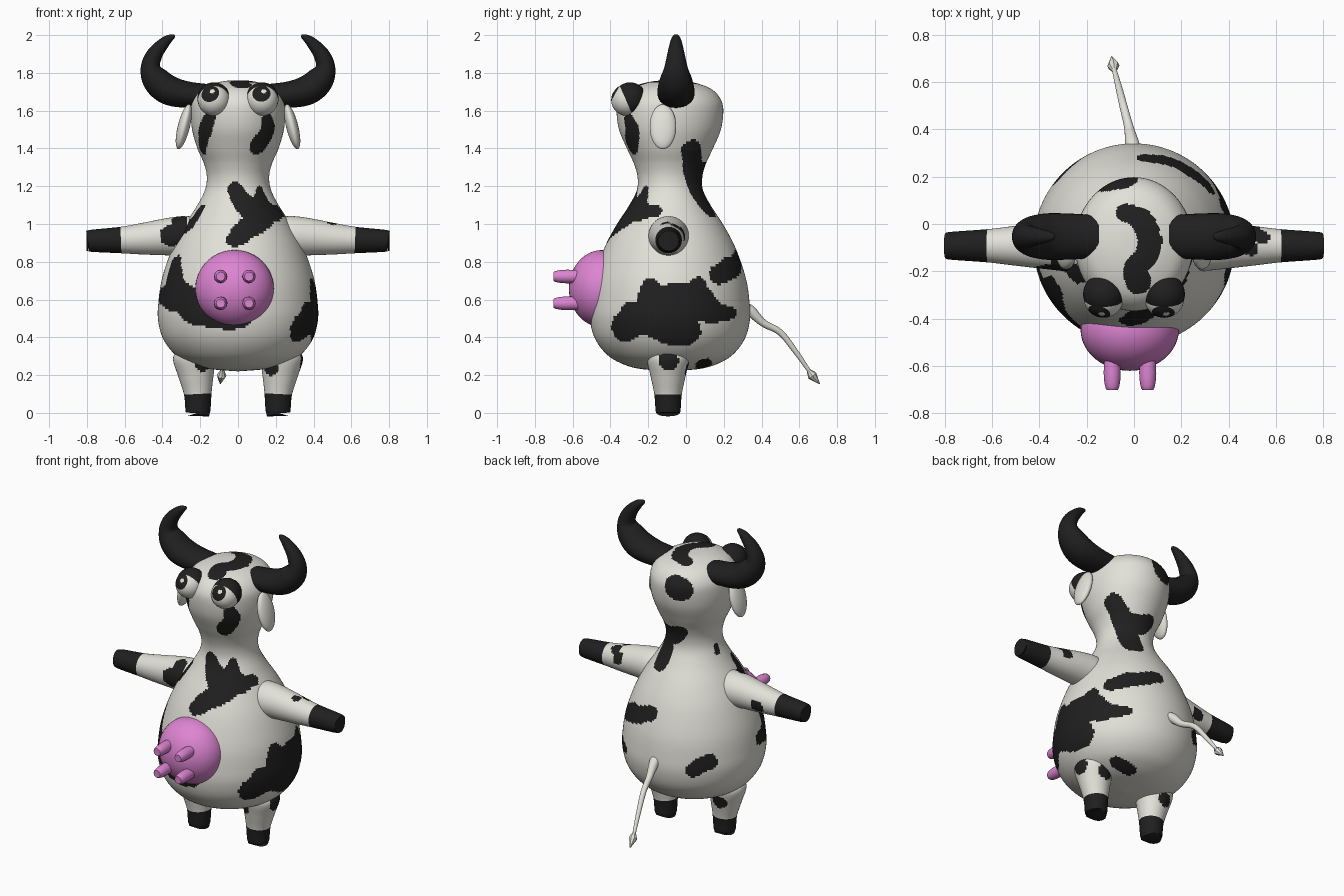
import bpy, bmesh, math
from mathutils import Vector, Matrix, kdtree, noise

if "Cube" in bpy.data.objects:
    bpy.data.objects.remove(bpy.data.objects["Cube"])


def material(name, rgb):
    m = bpy.data.materials.new(name)
    m.diffuse_color = (*rgb, 1)
    m.use_nodes = True
    m.node_tree.nodes["Principled BSDF"].inputs["Base Color"].default_value = m.diffuse_color
    return m


WHITE = material("cream_white", (0.76, 0.75, 0.69))
BLACK = material("soft_black", (0.014, 0.014, 0.014))
PINK = material("udder_pink", (0.73, 0.235, 0.65))
AXIS_Y = -0.085


def smooth(rows, steps):
    """Catmull-Rom through tuples of any length."""
    out = []
    for i in range(len(rows) - 1):
        a, b, c, d = (rows[max(0, min(len(rows) - 1, i + k))] for k in (-1, 0, 1, 2))
        for s in range(steps):
            t = s / steps
            out.append(tuple(
                0.5 * (2 * q + (r - p) * t + (2 * p - 5 * q + 4 * r - w) * t * t
                       + (3 * q - p - 3 * r + w) * t ** 3)
                for p, q, r, w in zip(a, b, c, d)))
    return out + [tuple(rows[-1])]


def finish(name, bm, mats, rule=None, angle=40):
    bmesh.ops.recalc_face_normals(bm, faces=bm.faces[:])
    if rule:
        for f in bm.faces:
            f.material_index = int(rule(f.calc_center_median()))
    me = bpy.data.meshes.new(name)
    bm.to_mesh(me)
    bm.free()
    for m in mats:
        me.materials.append(m)
    ob = bpy.data.objects.new(name, me)
    bpy.context.collection.objects.link(ob)
    bpy.ops.object.select_all(action='DESELECT')
    bpy.context.view_layer.objects.active = ob
    ob.select_set(True)
    bpy.ops.object.shade_smooth_by_angle(angle=math.radians(angle))
    return ob


def loft(name, rows, mats, ref, seg=32, steps=6, rule=None):
    """Tube through rows of (x, y, z, radius along ref, other radius)."""
    rows = smooth(rows, steps)
    bm = bmesh.new()
    rings = []
    for i, row in enumerate(rows):
        a, b = rows[max(i - 1, 0)], rows[min(i + 1, len(rows) - 1)]
        tan = (Vector(b[:3]) - Vector(a[:3])).normalized()
        v = tan.cross(Vector(ref)).normalized()
        u = v.cross(tan)
        rings.append([bm.verts.new(
            Vector(row[:3]) + u * row[3] * math.cos(k * math.tau / seg)
            + v * row[4] * math.sin(k * math.tau / seg)) for k in range(seg)])
    for r0, r1 in zip(rings, rings[1:]):
        for k in range(seg):
            j = (k + 1) % seg
            bm.faces.new((r0[k], r0[j], r1[j], r1[k]))
    bm.faces.new(rings[0])
    bm.faces.new(rings[-1])
    return finish(name, bm, mats, rule)


def ball(name, loc, radii, mats, rot=Matrix(), rule=None, seg=48):
    bm = bmesh.new()
    bmesh.ops.create_uvsphere(bm, u_segments=seg, v_segments=seg // 2, radius=1)
    bm.transform(Matrix.Translation(loc) @ rot @ Matrix.Diagonal((*radii, 1)))
    return finish(name, bm, mats, rule)


def spot_rule(spots):
    """Face is black when it lies in one of the (point, radius) spots."""
    tree = kdtree.KDTree(len(spots))
    for i, (p, r) in enumerate(spots):
        tree.insert(p, i)
    tree.balance()

    def rule(c):
        k = 1 + 0.22 * noise.noise(c * 11)
        return any(d < spots[i][1] * k for _, i, d in tree.find_range(c, 0.15))
    return rule


# Body and head: lathe of (z, radius, depth factor)
PROFILE = [(0.22, 0.003, 1), (0.235, 0.17, 1), (0.27, 0.275, 1), (0.32, 0.345, 1), (0.4, 0.4, 1),
           (0.5, 0.424, 1), (0.6, 0.42, 1), (0.7, 0.405, 1), (0.8, 0.375, 1), (0.9, 0.335, 1),
           (1.0, 0.28, 1), (1.1, 0.215, 1), (1.18, 0.175, 1), (1.25, 0.165, 1.04),
           (1.32, 0.18, 1.06), (1.4, 0.215, 1.06), (1.5, 0.243, 1.11), (1.6, 0.25, 1.13),
           (1.66, 0.238, 1.13), (1.71, 0.2, 1.13), (1.74, 0.14, 1.13), (1.757, 0.07, 1.13),
           (1.76, 0.003, 1.13)]


def on_body(deg, z):
    """Skin point at a height and an angle from the front towards +x."""
    for (z0, r0, d0), (z1, r1, d1) in zip(PROFILE, PROFILE[1:]):
        if z <= z1:
            break
    t = (z - z0) / (z1 - z0)
    r, d = r0 + (r1 - r0) * t, d0 + (d1 - d0) * t
    a = math.radians(deg)
    return Vector((r * math.sin(a), AXIS_Y - r * d * math.cos(a), z))


body_spots = []


def patch(*chain):
    """Chain of (angle, height, radius) becomes one soft-edged patch."""
    for deg, z, r in smooth(chain, 5):
        body_spots.append((on_body(deg, min(max(z, 0.22), 1.759)), r))


# Chest
patch((-6, 1.18, 0.04), (14, 1.09, 0.065), (40, 1.06, 0.065), (72, 1.07, 0.035))
patch((42, 1.18, 0.025), (34, 1.06, 0.07), (8, 0.97, 0.06), (-3, 0.92, 0.05))
# Left front and shoulder
patch((-61, 0.78, 0.055), (-55, 0.66, 0.085), (-30, 0.55, 0.085), (2, 0.5, 0.055))
patch((-52, 0.62, 0.08), (-80, 0.62, 0.04))
patch((-60, 1.08, 0.03), (-66, 0.99, 0.05), (-88, 1.0, 0.03))
patch((-97, 1.19, 0.02), (-97, 1.16, 0.022))
# Right flank
patch((53, 0.46, 0.08), (72, 0.5, 0.1), (99, 0.44, 0.1))
patch((76, 0.66, 0.06), (80, 0.56, 0.1), (106, 0.6, 0.105), (122, 0.54, 0.07), (142, 0.53, 0.028))
patch((106, 0.6, 0.09), (112, 0.68, 0.045))
# Back, rump and belly
patch((130, 0.73, 0.055), (148, 0.77, 0.06), (171, 0.82, 0.045))
patch((-145, 0.53, 0.05), (-133, 0.57, 0.055))
patch((130, 0.27, 0.04), (148, 0.25, 0.045))
# Neck
patch((120, 1.39, 0.055), (135, 1.27, 0.065), (150, 1.14, 0.07), (154, 1.08, 0.06))
patch((135, 1.27, 0.06), (170, 1.27, 0.06), (192, 1.31, 0.04))
# Back of head, crown and cheeks
patch((193, 1.63, 0.07), (201, 1.62, 0.07))
patch((198, 1.744, 0.04), (125, 1.756, 0.05), (10, 1.755, 0.045), (7, 1.74, 0.06))
patch((38, 1.57, 0.03), (41, 1.49, 0.05), (30, 1.42, 0.055))
patch((-36, 1.57, 0.035), (-46, 1.5, 0.045), (-62, 1.4, 0.035))

loft("body", [(0, AXIS_Y, z, r * d, r) for z, r, d in PROFILE], [WHITE, BLACK],
     (0, 1, 0), seg=192, steps=8, rule=spot_rule(body_spots))

# Arms and legs with black ends
arm_marks = spot_rule([(Vector(p), r) for p, r in (
    ((-0.29, -0.19, 0.94), 0.06), ((-0.36, -0.19, 0.94), 0.06), ((-0.31, -0.15, 1.02), 0.045),
    ((-0.5, -0.01, 0.9), 0.045), ((0.5, -0.11, 1.01), 0.03), ((0.54, -0.05, 0.99), 0.035),
    ((0.5, -0.01, 0.95), 0.04))])
leg_marks = spot_rule([(Vector(p), r) for p, r in (
    ((0.33, -0.09, 0.275), 0.05), ((0.17, -0.18, 0.24), 0.045), ((0.22, 0.0, 0.24), 0.05),
    ((-0.19, -0.19, 0.27), 0.045), ((-0.24, 0.0, 0.22), 0.045))])

for side, s in (("left", -1), ("right", 1)):
    arm = [(0.2, 0.935, 0.1), (0.28, 0.935, 0.107), (0.36, 0.933, 0.1), (0.5, 0.922, 0.084),
           (0.62, 0.915, 0.07), (0.78, 0.911, 0.058), (0.79, 0.91, 0.05)]
    loft(side + "_arm", [(s * x, -0.092, z, r, r) for x, z, r in arm], [WHITE, BLACK],
         (0, 1, 0), seg=56, steps=8, rule=lambda c: abs(c.x) > 0.62 or arm_marks(c))

    leg = [(0.212, 0, 0.06), (0.212, 0.012, 0.066), (0.213, 0.1, 0.073), (0.222, 0.2, 0.094),
           (0.231, 0.29, 0.113), (0.233, 0.325, 0.09), (0.233, 0.34, 0.03)]
    loft(side + "_leg", [(s * x, -0.095, z, r, r) for x, z, r in leg], [WHITE, BLACK],
         (0, 1, 0), seg=56, steps=8, rule=lambda c: c.z < 0.1 or leg_marks(c))

    # Horn, wider front to back than it is thick
    horn = [(0.15, 1.68, 0.09, 0.06), (0.27, 1.685, 0.097, 0.07), (0.37, 1.71, 0.098, 0.078),
            (0.435, 1.765, 0.085, 0.073), (0.463, 1.83, 0.062, 0.052), (0.44, 1.9, 0.046, 0.042),
            (0.385, 1.965, 0.03, 0.028), (0.345, 1.993, 0.016, 0.013), (0.335, 1.999, 0.003, 0.003)]
    loft(side + "_horn", [(s * x, -0.053, z, a, b) for x, z, a, b in horn], [BLACK], (0, 1, 0))

    # Drooping ear
    ball(side + "_ear", (s * 0.287, -0.122, 1.515), (0.032, 0.07, 0.122), [WHITE],
         Matrix.Rotation(-s * math.radians(14), 4, 'Y'))

    # Eye with black lid, pupil and glint
    centre = Vector((s * 0.128, -0.312, 1.656))
    look = Vector((-0.02 if s < 0 else -0.004, -0.062, 0.035)).normalized()
    glint = (look + Vector((0.16, -0.05, 0.13))).normalized()

    def eye_rule(c):
        d = (c - centre).normalized()
        return d.angle(look) < math.radians(33) and d.angle(glint) > math.radians(9)
    ball(side + "_eye", centre, (0.084,) * 3, [WHITE, BLACK],
         look.to_track_quat('Z', 'Y').to_matrix().to_4x4(), eye_rule, seg=72)
    ball(side + "_eyelid", centre + Vector((0, 0.016, 0.007)), (0.087,) * 3, [BLACK])

# Udder and hollow-tipped teats
ball("udder", (-0.018, -0.445, 0.658), (0.208, 0.175, 0.204), [PINK])
for i, x in enumerate((-0.092, 0.058)):
    for j, z in enumerate((0.58, 0.722)):
        teat = [(-0.56, 0.034), (-0.63, 0.036), (-0.67, 0.033), (-0.695, 0.027), (-0.702, 0.02),
                (-0.692, 0.014), (-0.68, 0.012)]
        loft(f"teat_{i}_{j}", [(x, y, z, r, r) for y, r in teat], [PINK], (1, 0, 0), seg=12, steps=2)

# Tail and its pointed tuft
tail = [(0.0, 0.29, 0.56, 0.035), (-0.008, 0.34, 0.54, 0.03), (-0.022, 0.41, 0.475, 0.02),
        (-0.045, 0.5, 0.425, 0.017), (-0.065, 0.58, 0.325, 0.014), (-0.083, 0.65, 0.225, 0.01)]
loft("tail", [(*p, p[3]) for p in tail], [WHITE], (1, 0, 0), seg=20)
tuft = [(-0.082, 0.645, 0.23, 0.008), (-0.087, 0.668, 0.198, 0.026), (-0.094, 0.708, 0.153, 0.002)]
loft("tail_tuft", [(*p, p[3]) for p in tuft], [WHITE], (1, 0, 0), seg=8, steps=1)
